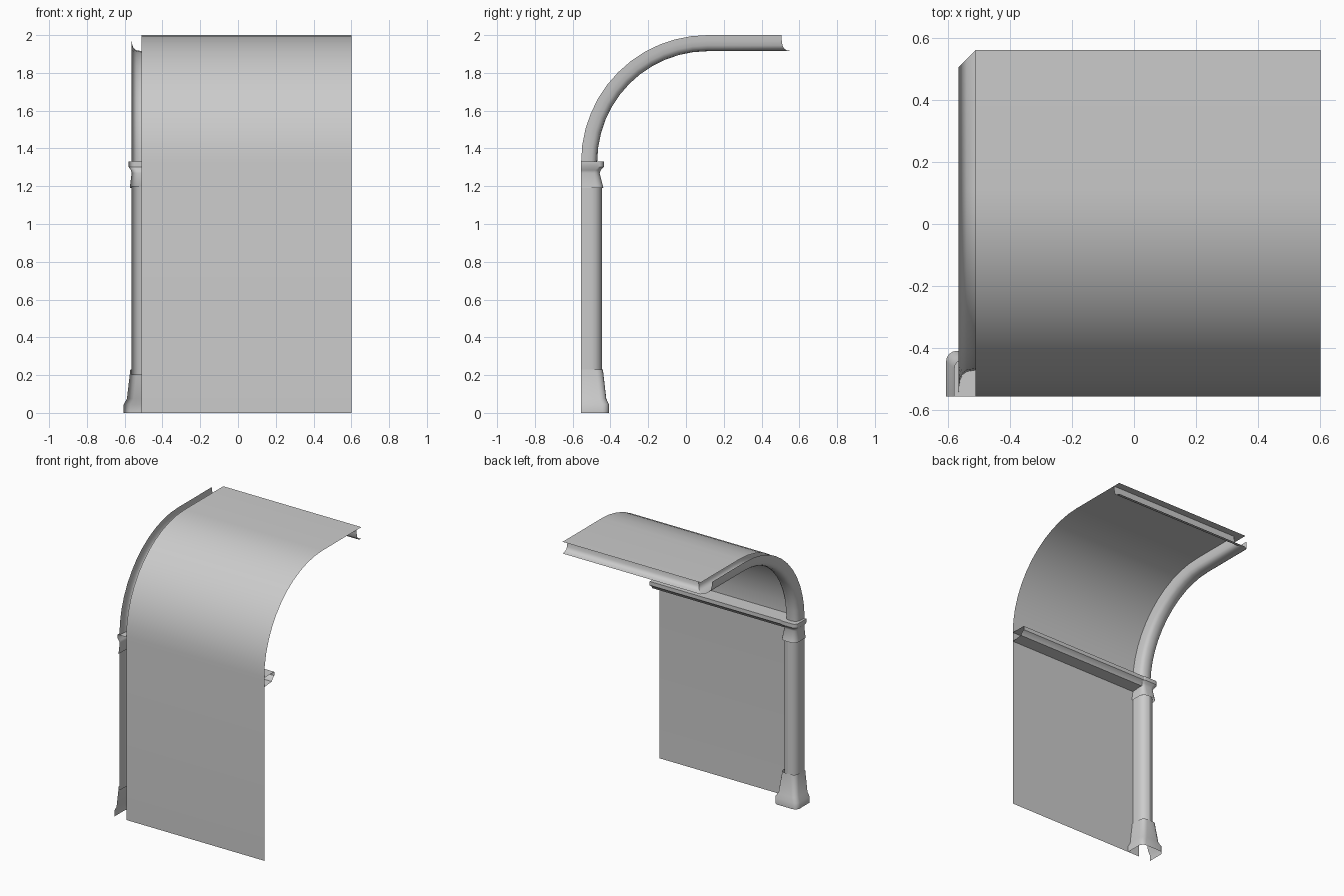
import bpy
import math

if "Cube" in bpy.data.objects:
    bpy.data.objects.remove(bpy.data.objects["Cube"])

WALL_Y, BACK_Y = -0.555, 0.56      # outer wall face, ceiling rear edge
RIB_X, END_X = -0.51, 0.60         # rib centre line, panel end
SPRING_Z, R = 1.33, 0.67           # start and radius of the vault


def loft(name, rows, lid=False, angle=40):
    """Skin a list of equal-length point rows."""
    n = len(rows[0])
    verts = [p for row in rows for p in row]
    faces = [(i * n + j, i * n + j + 1, (i + 1) * n + j + 1, (i + 1) * n + j)
             for i in range(len(rows) - 1) for j in range(n - 1)]
    if lid:
        faces.append(tuple(range((len(rows) - 1) * n, len(rows) * n)))
    me = bpy.data.meshes.new(name)
    me.from_pydata(verts, [], faces)
    ob = bpy.data.objects.new(name, me)
    bpy.context.collection.objects.link(ob)
    bpy.ops.object.select_all(action='DESELECT')
    ob.select_set(True)
    bpy.context.view_layer.objects.active = ob
    bpy.ops.object.mode_set(mode='EDIT')
    bpy.ops.mesh.select_all(action='SELECT')
    bpy.ops.mesh.normals_make_consistent(inside=False)
    bpy.ops.object.mode_set(mode='OBJECT')
    bpy.ops.object.shade_smooth_by_angle(angle=math.radians(angle))
    return ob


def u_section(w, d, r, steps=4):
    """U outline open to the wall: half width w, depth d, corner radius r."""
    half = [(-w, 0)]
    for i in range(steps + 1):
        a = math.pi / 2 * i / steps
        half.append((-w + r - r * math.cos(a), d - r + r * math.sin(a)))
    return half + [(-u, v) for u, v in reversed(half)]


def u_stack(name, levels, lid=False):
    """Loft U outlines at rising heights: (z, half width, depth, radius)."""
    rows = [[(RIB_X + u, WALL_Y + v, z) for u, v in u_section(w, d, r)]
            for z, w, d, r in levels]
    return loft(name, rows, lid)


# Wall line: position and inward normal in the y/z plane
path = []
for i in range(13):
    a = math.pi / 2 * i / 12
    c, s = math.cos(a), math.sin(a)
    path.append((WALL_Y + R - R * c, SPRING_Z + R * s, c, -s))

# Wall and vaulted ceiling sheet
line = [(WALL_Y, 0)] + [(y, z) for y, z, _, _ in path] + [(BACK_Y, 2.0)]
loft("wall_panel", [[(RIB_X, y, z), (END_X, y, z)] for y, z in line])

# Curved rib, mitred at the ceiling's rear edge
half = [(-.055, 0), (-.053, .03), (-.049, .055), (-.042, .07), (-.028, .08), (0, .085)]
rib = half + [(-u, v) for u, v in reversed(half[:-1])]
rows = [[(RIB_X + u, y + ny * v, z + nz * v) for u, v in rib]
        for y, z, ny, nz in path]
rows.append([(RIB_X + u, BACK_Y - abs(u), 2.0 - v) for u, v in rib])
loft("ceiling_rib", rows)

# Rear ceiling beam, half profile, mitred into the rib
loft("ceiling_beam", [[(RIB_X - u, BACK_Y + u, 2.0 - v) for u, v in half],
                      [(END_X, BACK_Y + u, 2.0 - v) for u, v in half]])

# Horizontal moulding along the wall
rail = [(0, 1.33), (.115, 1.33), (.115, 1.302), (.095, 1.288), (.086, 1.27), (0, 1.262)]
loft("wall_rail", [[(x, WALL_Y + d, z) for d, z in rail] for x in (RIB_X, END_X)])

# Round column, its capital and its flared foot
u_stack("column", [(0.2, .055, .11, .055), (1.2, .055, .11, .055)])
u_stack("column_capital", [(1.19, .063, .118, .04), (1.27, .053, .098, .03),
                           (1.285, .057, .104, .03), (1.302, .069, .12, .03),
                           (1.33, .069, .12, .03)], lid=True)
u_stack("column_foot", [(0, .095, .147, .035), (.045, .095, .147, .035),
                        (.075, .078, .133, .035), (.23, .06, .115, .035)])
